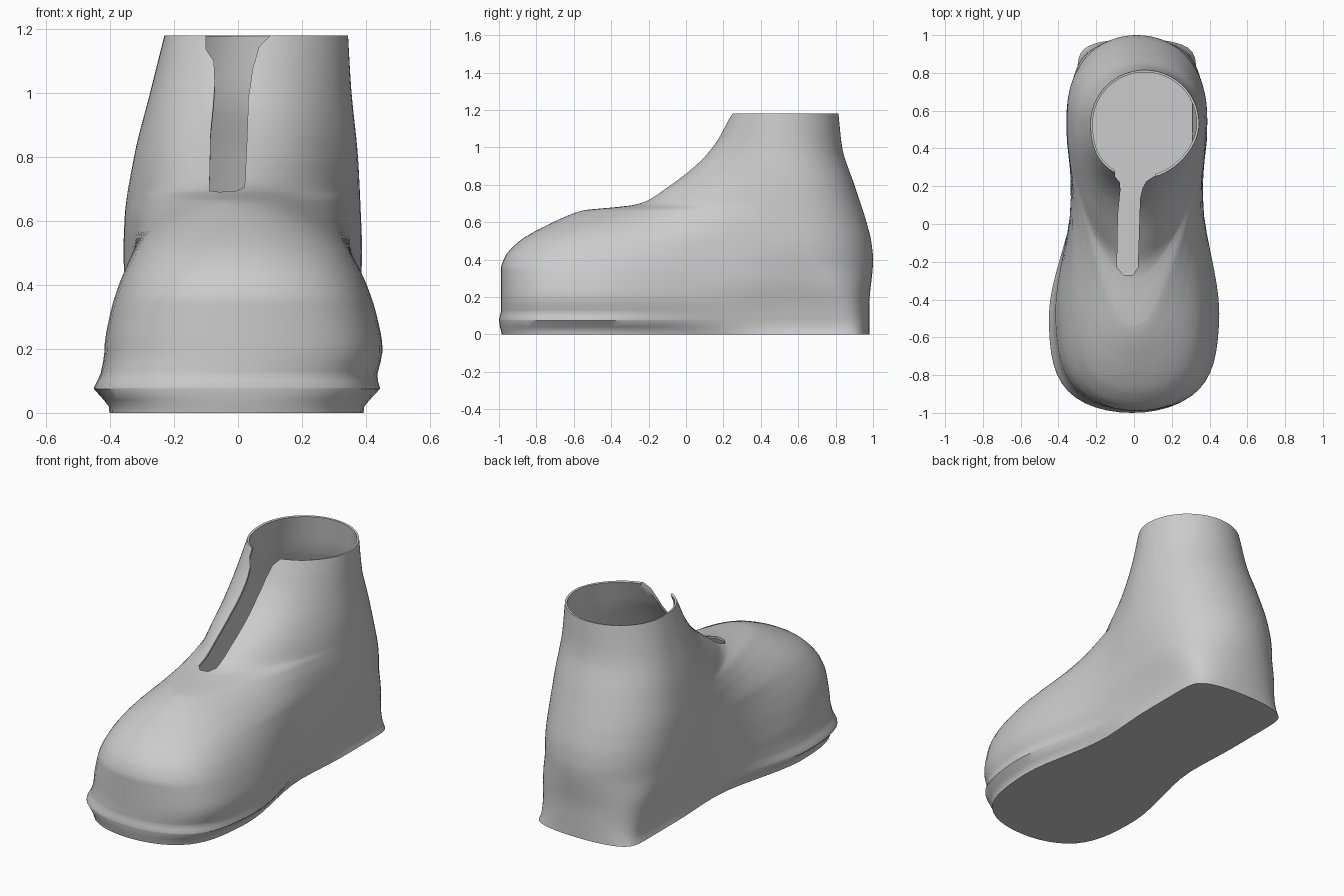
import bpy, bmesh, math

if "Cube" in bpy.data.objects:
    bpy.data.objects.remove(bpy.data.objects["Cube"])


def curve(knots, x):
    """Smooth monotone interpolation through (x, value) knots."""
    if x <= knots[0][0]:
        return knots[0][1]
    if x >= knots[-1][0]:
        return knots[-1][1]

    def secant(i):
        return (knots[i + 1][1] - knots[i][1]) / (knots[i + 1][0] - knots[i][0])

    def slope(i):
        if i == 0 or i == len(knots) - 1:
            return secant(min(i, len(knots) - 2))
        a, b = secant(i - 1), secant(i)
        return 0 if a * b <= 0 else 2 * a * b / (a + b)

    i = max(j for j in range(len(knots) - 1) if knots[j][0] <= x)
    h = knots[i + 1][0] - knots[i][0]
    u = (x - knots[i][0]) / h
    return ((1 + 2 * u) * (1 - u) ** 2 * knots[i][1] + u * (1 - u) ** 2 * h * slope(i)
            + u * u * (3 - 2 * u) * knots[i + 1][1] + u * u * (u - 1) * h * slope(i + 1))


# Boot shape as functions of height: toe and heel profile, then half widths
FRONT = [(0, -.985), (.08, -1), (.12, -.99), (.35, -.99), (.42, -.965), (.5, -.89),
         (.55, -.81), (.6, -.71), (.64, -.62), (.665, -.54), (.68, -.38), (.692, -.28),
         (.72, -.2), (.78, -.11), (.86, 0), (.95, .1), (1.05, .175), (1.18, .24)]
BACK = [(0, .98), (.15, .98), (.4, 1), (.5, .99), (.6, .965), (.8, .9), (1, .835), (1.18, .815)]
BALL = [(0, .4), (.02, .402), (.075, .45), (.12, .436), (.2, .438), (.3, .422), (.4, .392),
        (.5, .345), (.55, .31), (.6, .26), (.65, .2), (.69, .16), (.86, .24), (1.18, .287)]
WAIST = [(0, .3), (.08, .325), (.3, .35), (.5, .34), (.6, .325), (.7, .3), (.86, .29), (1.18, .287)]
HEEL = [(0, .315), (.04, .305), (.12, .315), (.3, .355), (.5, .373), (.6, .37), (.8, .35),
        (1, .315), (1.18, .287)]
TOE_POWER = [(0, 11), (.3, 10), (.6, 7), (.7, 4), (.9, 2.6), (1.18, 2)]
HEEL_POWER = [(0, 12), (.12, 7), (.4, 2.7), (.8, 2.3), (1.18, 2)]
SHIFT_FRONT = [(0, -.012), (.08, -.01), (.2, .018), (.4, .015), (.7, 0), (1.18, .03)]
SHIFT_BACK = [(0, .015), (.6, .015), (.8, .025), (1, .04), (1.18, .057)]
N = 24      # points per half outline side
MID = .53   # ankle centre in y


def section(z):
    yf, yb = curve(FRONT, z), curve(BACK, z)
    ball = curve(BALL, z)
    stations = [(-.85, ball), (-.5, ball), (.15, curve(WAIST, z)),
                (.5, curve(HEEL, z)), (1, curve(HEEL, z))]
    sides = []
    for k in range(2 * N + 1):
        s = -math.cos(math.pi * k / (2 * N))
        y = MID + s * (MID - yf if s < 0 else yb - MID)
        p = curve(TOE_POWER if s < 0 else HEEL_POWER, z)
        w = curve(stations, y) * math.sqrt(max(0, 1 - abs(s) ** p))
        u = min(1, 1 + s)
        c = curve(SHIFT_FRONT, z)
        c += (curve(SHIFT_BACK, z) - c) * u * u * (3 - 2 * u)
        sides.append((c, w, y))
    return ([(c + w, y, z) for c, w, y in sides]
            + [(c - w, y, z) for c, w, y in sides[-2:0:-1]])


def make_object(name, bm):
    mesh = bpy.data.meshes.new(name)
    bm.to_mesh(mesh)
    bm.free()
    obj = bpy.data.objects.new(name, mesh)
    bpy.context.collection.objects.link(obj)
    return obj


# Boot skin: stacked rings, closed by a flat sole
levels = sorted({round(z, 3) for z in [z for z, _ in FRONT] + [.02, .04, .075]
                 + [.1 + i * .03 for i in range(16)] + [.57 + i * .008 for i in range(20)]
                 + [.745 + i * .04 for i in range(11)]})
bm = bmesh.new()
rings = [[bm.verts.new(co) for co in section(z)] for z in levels]
M = 4 * N
for a, b in zip(rings, rings[1:]):
    for j in range(M):
        bm.faces.new((a[j], a[(j + 1) % M], b[(j + 1) % M], b[j]))
base = rings[0]
for k in range(2 * N):
    loop = [base[k], base[-k % M], base[-(k + 1) % M], base[k + 1]]
    bm.faces.new(list(dict.fromkeys(loop)))
boot = make_object("boot", bm)

# Lace slit cutter: rounded slot flaring at the collar
slot = [(-.055, -.27), (-.005, -.27), (.02, -.23), (.028, 0), (.032, .13), (.045, .19),
        (.065, .225), (.11, .255), (.11, .36), (-.1, .36), (-.1, .25), (-.075, .22),
        (-.072, .18), (-.085, .05), (-.09, -.23)]
bm = bmesh.new()
face = bm.faces.new([bm.verts.new((x, y, .6)) for x, y in slot])
top = bmesh.ops.extrude_face_region(bm, geom=[face])
bmesh.ops.translate(bm, vec=(0, 0, .8),
                    verts=[v for v in top["geom"] if isinstance(v, bmesh.types.BMVert)])
bmesh.ops.recalc_face_normals(bm, faces=bm.faces)
cutter = make_object("slit_cutter", bm)
cutter.hide_render = True

# Thin wall, then cut the slit
shell = boot.modifiers.new("wall", 'SOLIDIFY')
shell.thickness = .012
shell.offset = -1
cut = boot.modifiers.new("slit", 'BOOLEAN')
cut.operation = 'DIFFERENCE'
cut.solver = 'EXACT'
cut.object = cutter
bpy.ops.object.select_all(action='DESELECT')
boot.select_set(True)
bpy.context.view_layer.objects.active = boot
for name in ("wall", "slit"):
    bpy.ops.object.modifier_apply(modifier=name)
bpy.data.objects.remove(cutter)
bpy.ops.object.shade_smooth_by_angle(angle=math.radians(40))
